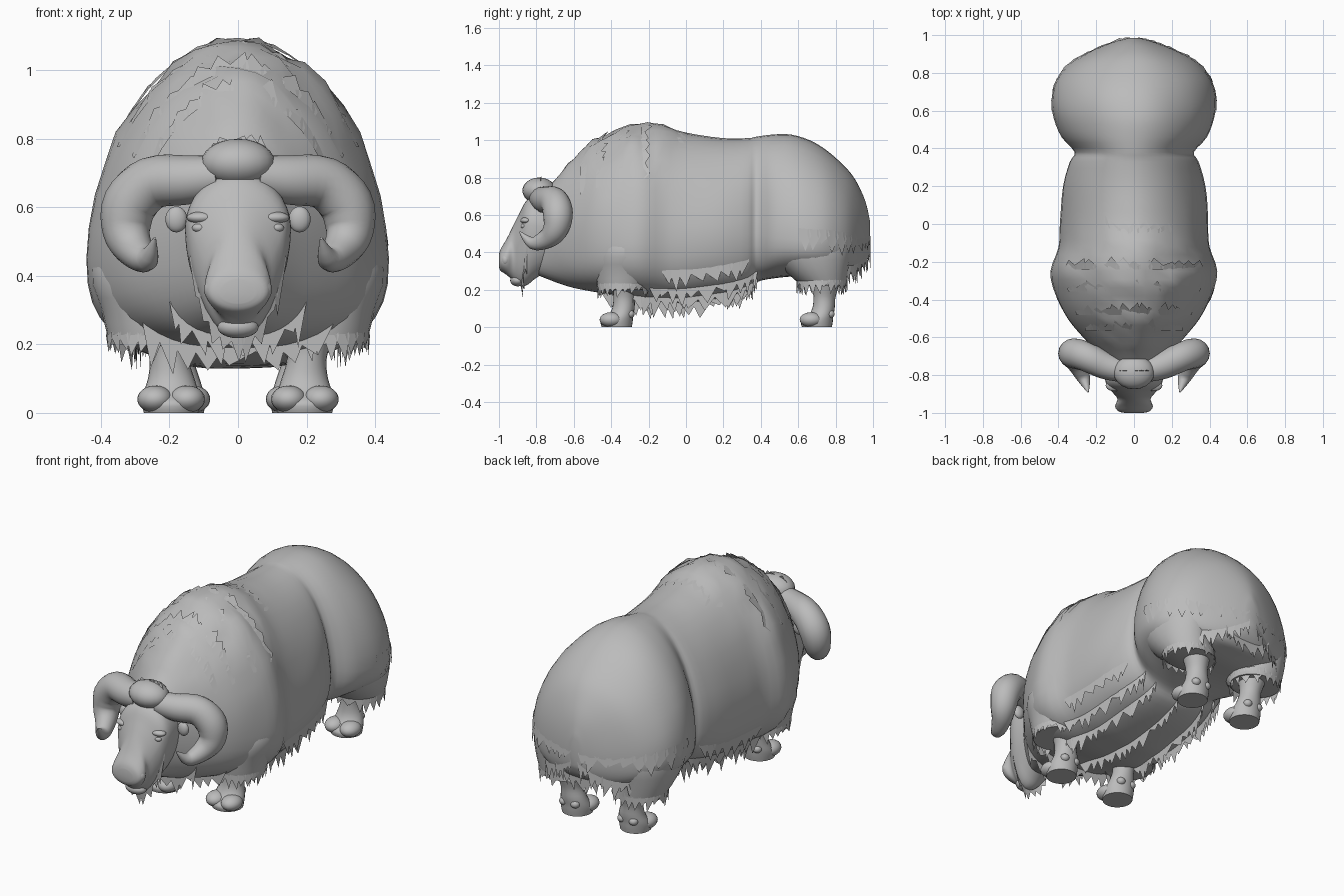
import bpy, bmesh, math, random
from mathutils import Vector, noise

random.seed(4)
if "Cube" in bpy.data.objects:
    bpy.data.objects.remove(bpy.data.objects["Cube"])

grey = bpy.data.materials.new("warm_grey")
grey.use_nodes = True
colour = (0.5, 0.5, 0.5, 1)
grey.diffuse_color = colour
grey.node_tree.nodes["Principled BSDF"].inputs["Base Color"].default_value = colour


def finish(name, bm, smooth=50):
    mesh = bpy.data.meshes.new(name)
    bmesh.ops.recalc_face_normals(bm, faces=bm.faces)
    bm.to_mesh(mesh)
    bm.free()
    mesh.materials.append(grey)
    obj = bpy.data.objects.new(name, mesh)
    bpy.context.collection.objects.link(obj)
    bpy.ops.object.select_all(action="DESELECT")
    obj.select_set(True)
    bpy.context.view_layer.objects.active = obj
    bpy.ops.object.shade_smooth_by_angle(angle=math.radians(smooth))


def spline(rows, u):
    """Smooth interpolation through table rows at fractional index u."""
    i = max(0, min(int(u), len(rows) - 2))
    f = u - i
    a, b, c, d = (Vector(rows[max(0, min(k, len(rows) - 1))]) for k in range(i - 1, i + 3))
    return b + (c - a) * f / 2 + (a * 2 - b * 5 + c * 4 - d) * f * f / 2 + (b * 3 - a - c * 3 + d) * f ** 3 / 2


def surface(rows, u, degrees, low_power):
    """Point on a body made of sections: y, half width, top, middle, bottom."""
    y, w, top, mid, bottom = spline(rows, u)
    c, s = math.cos(math.radians(degrees)), math.sin(math.radians(degrees))
    e = 1.06 if s >= 0 else 2 / low_power
    x = math.copysign(abs(c) ** e, c) * w
    z = mid + s ** e * (top - mid) if s >= 0 else mid - abs(s) ** e * (mid - bottom)
    return Vector((x, y, z))


def skin(name, rings):
    bm = bmesh.new()
    loops = [[bm.verts.new(p) for p in ring] for ring in rings]
    n = len(loops[0])
    for a, b in zip(loops, loops[1:]):
        for k in range(n):
            bm.faces.new((a[k], a[(k + 1) % n], b[(k + 1) % n], b[k]))
    bm.faces.new(loops[0])
    bm.faces.new(loops[-1])
    finish(name, bm)


def loft(name, rows, low_power, steps=3, sides=40, shape=lambda p: p):
    count = (len(rows) - 1) * steps
    skin(name, [[shape(surface(rows, i / steps, 360 * k / sides, low_power))
                 for k in range(sides)] for i in range(count + 1)])


def column(name, rows, side, x, y):
    """Upright limb made of rings: height, x and y offset, half width, half depth."""
    rings = []
    for i in range((len(rows) - 1) * 3 + 1):
        z, dx, dy, w, d = spline(rows, i / 3)
        rings.append([Vector((side * (x + dx + w * math.cos(a)), y + dy + d * math.sin(a), z))
                      for a in (math.tau * k / 24 for k in range(24))])
    skin(name, rings)
    return rings


def blob(name, centre, size, mirror=False):
    for side in (1, -1) if mirror else (1,):
        bm = bmesh.new()
        bmesh.ops.create_uvsphere(bm, u_segments=20, v_segments=12, radius=1)
        for v in bm.verts:
            v.co = Vector((side * (centre[0] + v.co.x * size[0]),
                           centre[1] + v.co.y * size[1], centre[2] + v.co.z * size[2]))
        prefix = ("left_" if side > 0 else "right_") if mirror else ""
        finish(prefix + name, bm)


def fringe(name, path, length, hang):
    """Row of ragged hair points hanging from a path."""
    bm = bmesh.new()
    hang = Vector(hang)
    for a, b in zip(path, path[1:]):
        mid, span = (a + b) / 2, b - a
        out = Vector((mid.x, 0, 0)) * 0.08
        tip = mid + (hang + out) * length * random.uniform(0.5, 1.3) + span * random.uniform(-0.5, 0.5)
        root = mid - hang * length * 0.4
        ring = [root - span * 0.6, a - span * 0.2 + out * 0.1, tip, b + span * 0.2 + out * 0.1, root + span * 0.6]
        bm.faces.new([bm.verts.new(p) for p in ring])
    finish(name, bm, 20)


# Shaggy trunk: y, half width, top, middle, bottom
trunk = [
    (-.8, .1, .68, .5, .28), (-.7, .18, .79, .5, .24), (-.6, .27, .9, .47, .21),
    (-.5, .35, .99, .46, .19), (-.38, .41, 1.05, .45, .17), (-.25, .44, 1.09, .45, .14),
    (-.12, .4, 1.08, .45, .13), (0, .39, 1.04, .46, .13), (.2, .375, 1.01, .48, .16),
    (.33, .34, 1.01, .5, .2), (.38, .315, 1.02, .5, .24), (.46, .385, 1.03, .48, .26),
    (.56, .425, 1.03, .47, .27), (.66, .435, 1, .46, .27), (.76, .41, .94, .46, .27),
    (.85, .34, .86, .45, .28), (.91, .24, .78, .45, .29), (.96, .12, .67, .46, .34),
    (.985, .03, .56, .47, .4)]
TRUNK_POWER = 2.6


def shaggy(p):
    mane = max(0, min(1, (-p.y + 0.05) * 4)) * max(0, min(1, (p.z - 0.7) * 4))
    push = noise.noise(p * 13) * 0.03 * mane + noise.noise(p * 5) * 0.006
    return p + Vector((p.x, 0, p.z - 0.5)).normalized() * push


loft("shaggy_trunk", trunk, TRUNK_POWER, shape=shaggy)


def along(first, last, degrees, count):
    return [surface(trunk, first + (last - first) * i / count, degrees, TRUNK_POWER) for i in range(count + 1)]


def across(row, first, last, count):
    return [surface(trunk, row, first + (last - first) * i / count, TRUNK_POWER) for i in range(count + 1)]


# Hair sleeves over the upper legs, then the legs themselves
sleeves = {
    "front": [(.2, .25, -.34, .125, .13), (.3, .26, -.32, .14, .165),
              (.42, .265, -.3, .165, .185), (.62, .2, -.28, .15, .15)],
    "back": [(.22, .22, .74, .14, .12), (.32, .25, .69, .15, .18),
             (.45, .24, .65, .175, .235), (.65, .15, .62, .2, .24)]}
leg = [(0, 0, 0, .08, .08), (.03, 0, 0, .085, .085), (.06, 0, .02, .08, .068), (.1, 0, .035, .068, .06),
       (.15, .005, .04, .058, .058), (.2, .01, .045, .065, .065), (.3, .02, .05, .09, .09)]
for pair, x, y in (("front", .195, -.37), ("back", .18, .7)):
    for side, label in ((1, "left_"), (-1, "right_")):
        hem = column(label + pair + "_sleeve", sleeves[pair], side, 0, 0)[1]
        fringe(label + pair + "_sleeve_hem", hem + hem[:1], .06, (0, 0, -1))
        column(label + pair + "_leg", leg, side, x, y)
    for toe in (-1, 1):
        blob(pair + "_toe", (x + toe * .047, y - .03, .04), (.052, .062, .04), True)
        blob(pair + "_dewclaw", (x + toe * .035, y + .07, .07), (.025, .025, .022), True)

# Ragged hair on flanks, belly and rump
for side, base in (("left_", 0), ("right_", 1)):
    def angle(a):
        return 180 - a if base else a
    fringe(side + "belly_hem", along(5.5, 10, angle(-46), 12), .08, (0, 0, -1))
    fringe(side + "inner_belly_hem", along(4, 10, angle(-64), 16), .09, (0, 0, -1))
    fringe(side + "flank_hair", along(6, 9, angle(-24), 8), .08, (0, 0, -1))
    fringe(side + "rump_hair", along(12.5, 18, angle(4), 11), .08, (0, .12, -1))
    fringe(side + "rump_hem", along(15, 18, angle(-40), 8), .08, (0, .05, -1))
fringe("belly_hair", along(3.5, 9.5, -90, 16), .07, (0, 0, -1))
fringe("rump_under_hair", across(16.6, 215, 325, 9), .07, (0, 0, -1))
fringe("chest_hair", across(1.5, 215, 325, 9), .08, (0, 0, -1))
fringe("chest_hair_low", across(3, 225, 315, 9), .1, (0, 0, -1))

# Rough mane over the shoulder hump
for row, lift in ((2.5, .9), (3.3, .7), (4.3, .4), (5.2, .15)):
    fringe("mane_tufts", across(row, 35, 145, 13), .05, (0, .8, lift))
fringe("mane_back_edge", across(6.8, 60, 120, 7), .06, (0, 1, -.2))

# Head: y, half width, top, middle, bottom
head = [
    (-.66, .14, .71, .52, .34), (-.79, .155, .71, .54, .27), (-.85, .145, .68, .54, .225),
    (-.89, .115, .61, .46, .22), (-.925, .088, .54, .4, .25), (-.96, .098, .47, .365, .28),
    (-.99, .085, .42, .355, .3), (-1, .05, .39, .35, .32)]
loft("head", head, 2, steps=4, sides=32)
blob("lower_lip", (0, -.9, .25), (.06, .04, .032))
blob("nostril_bulge", (.055, -.965, .36), (.045, .03, .04), True)
blob("brow", (.105, -.855, .57), (.045, .03, .018), True)
blob("eye", (.112, -.866, .54), (.022, .018, .014), True)
blob("ear", (.18, -.74, .565), (.032, .02, .038), True)
beard = [surface(head, 2 + .8 * math.sin(k * math.pi / 9), 200 + k * 140 / 9, 2) for k in range(10)]
fringe("beard", beard, .06, (0, .15, -1))

# Horn boss with a ragged crest
blob("horn_boss", (0, -.785, .73), (.108, .09, .07))
crest = [Vector((.095 * math.cos(a), -.78, .735 + .055 * math.sin(a))) for a in (math.pi * k / 7 for k in range(1, 7))]
fringe("boss_crest", crest, .03, (0, .2, 1))

# Curling horns: x, y, z, radius
horn = [(.05, -.78, .69, .06), (.15, -.75, .68, .072), (.25, -.705, .672, .077), (.315, -.685, .61, .08),
        (.325, -.695, .53, .07), (.3, -.74, .475, .054), (.265, -.82, .45, .034), (.243, -.89, .51, .004)]
for side, label in ((1, "left"), (-1, "right")):
    rings = []
    for i in range(29):
        p, q = spline(horn, i / 4), spline(horn, i / 4 + 0.05)
        forward = (q - p).xyz.normalized()
        u = forward.cross(Vector((-1, 1, 0))).normalized()
        v = forward.cross(u)
        ring = [p.xyz + (u * math.cos(a) + v * math.sin(a)) * max(p.w, 0.003)
                for a in (math.tau * k / 16 for k in range(16))]
        rings.append([Vector((c.x * side, c.y, c.z)) for c in ring])
    skin(label + "_horn", rings)
